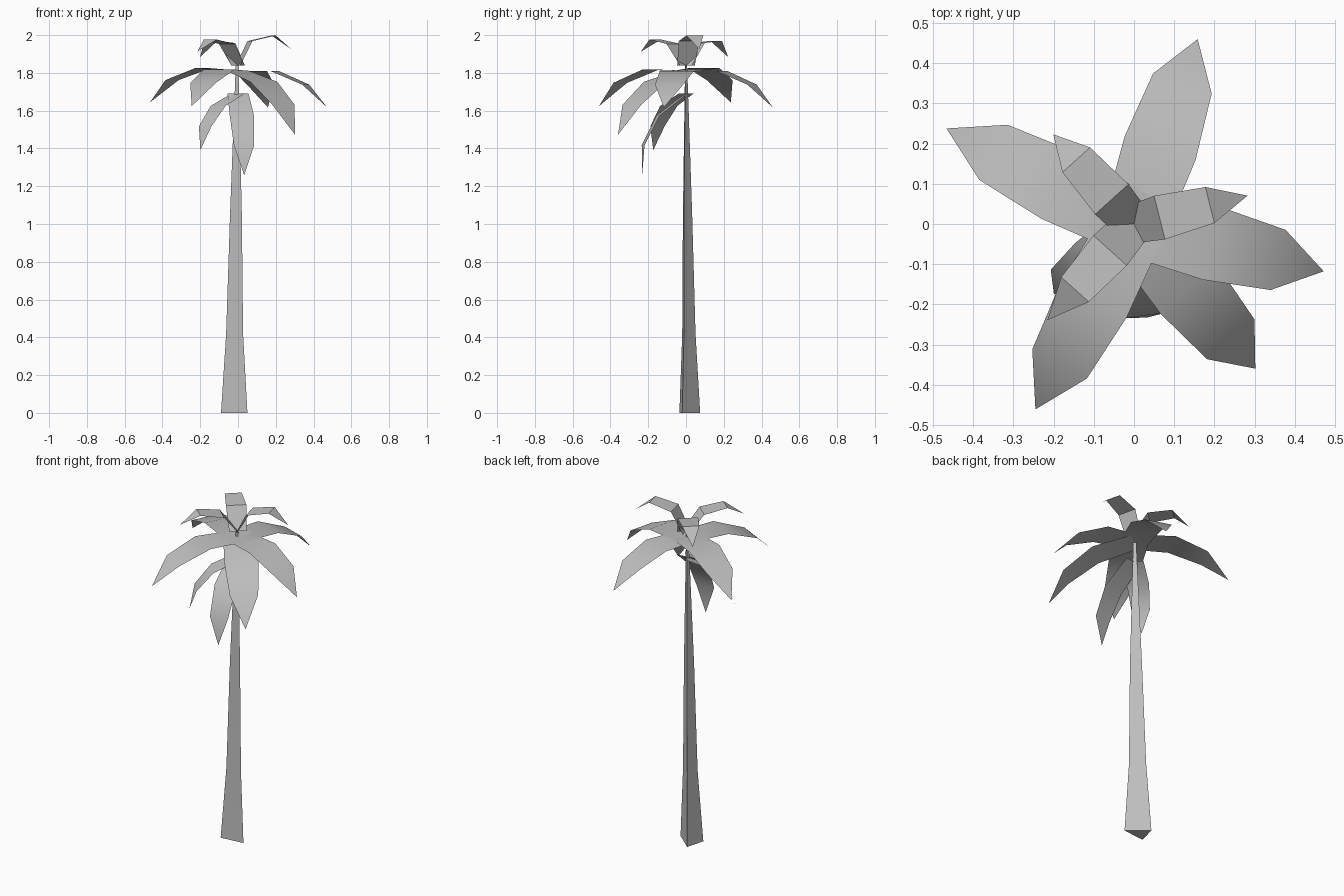
import bpy, math
from mathutils import Vector

cube = bpy.data.objects.get("Cube")
if cube:
    bpy.data.objects.remove(cube, do_unlink=True)

# One plain grey for the whole tree
grey = bpy.data.materials.new("plain_grey")
grey.use_nodes = True
colour = (0.52, 0.52, 0.52, 1)
grey.diffuse_color = colour
grey.node_tree.nodes["Principled BSDF"].inputs["Base Color"].default_value = colour


def make_object(name, verts, faces):
    mesh = bpy.data.meshes.new(name)
    mesh.from_pydata(verts, [], faces)
    mesh.materials.append(grey)
    for poly in mesh.polygons:
        poly.use_smooth = True
    mesh.set_sharp_from_angle(angle=math.radians(35))
    obj = bpy.data.objects.new(name, mesh)
    bpy.context.scene.collection.objects.link(obj)
    return obj


def make_trunk():
    """Three-sided tapering trunk, flared at the foot."""
    section = [(-0.07, -0.05), (0.07, -0.035), (-0.04, 0.06)]
    # height, section scale, centre x, centre y
    rings = [(0, 1, -0.02, 0.015), (0.42, 0.64, -0.018, 0.012),
             (1.04, 0.45, -0.011, 0.006), (1.84, 0.1, -0.005, 0)]
    verts = [(cx + x * s, cy + y * s, z)
             for z, s, cx, cy in rings for x, y in section]
    faces = [(2, 1, 0)]
    for ring in range(len(rings) - 1):
        for i in range(3):
            a, b = ring * 3 + i, ring * 3 + (i + 1) % 3
            faces.append((a, b, b + 3, a + 3))
    top = len(verts) - 3
    faces.append((top, top + 1, top + 2))
    make_object("trunk", verts, faces)


def make_frond(name, base_z, azimuth, pitch, bend, size, width):
    """Strip of two quads and a pointed end, bending down along its length."""
    az = math.radians(azimuth)
    out = Vector((math.cos(az), math.sin(az), 0))
    side = Vector((-out.y, out.x, 0))
    pos = Vector((0, 0, base_z))
    verts = []
    for i, (length, half) in enumerate([(0.2, 0.08), (0.184, 0.093), (0.168, 0.077)]):
        verts += [pos + side * half * width, pos - side * half * width]
        angle = math.radians(pitch - bend * i)
        pos = pos + (out * math.cos(angle) + Vector((0, 0, math.sin(angle)))) * length * size
    verts.append(pos)
    make_object(name, verts, [(0, 1, 3, 2), (2, 3, 5, 4), (4, 5, 6)])


make_trunk()

# Fronds by tier: base height, then azimuth, pitch, bend, size, width
tiers = {
    "upper_frond": (1.84, [(132, 55, 50, 0.72, 0.6), (14, 63, 50, 0.72, 0.6),
                           (228, 52, 42, 0.72, 0.6)]),
    "middle_frond": (1.81, [(71, 0, 23, 1, 1), (153, 4, 23, 1.05, 1),
                            (-14, 0, 23, 1, 1), (242, 2, 23, 1.06, 1),
                            (-50, -15, 22, 1.1, 1)]),
    "lower_frond": (1.69, [(-82, -38, 25, 0.95, 0.7), (221, -25, 25, 0.77, 0.65)]),
}
for tier, (base_z, fronds) in tiers.items():
    for number, settings in enumerate(fronds, 1):
        make_frond(f"{tier}_{number}", base_z, *settings)
